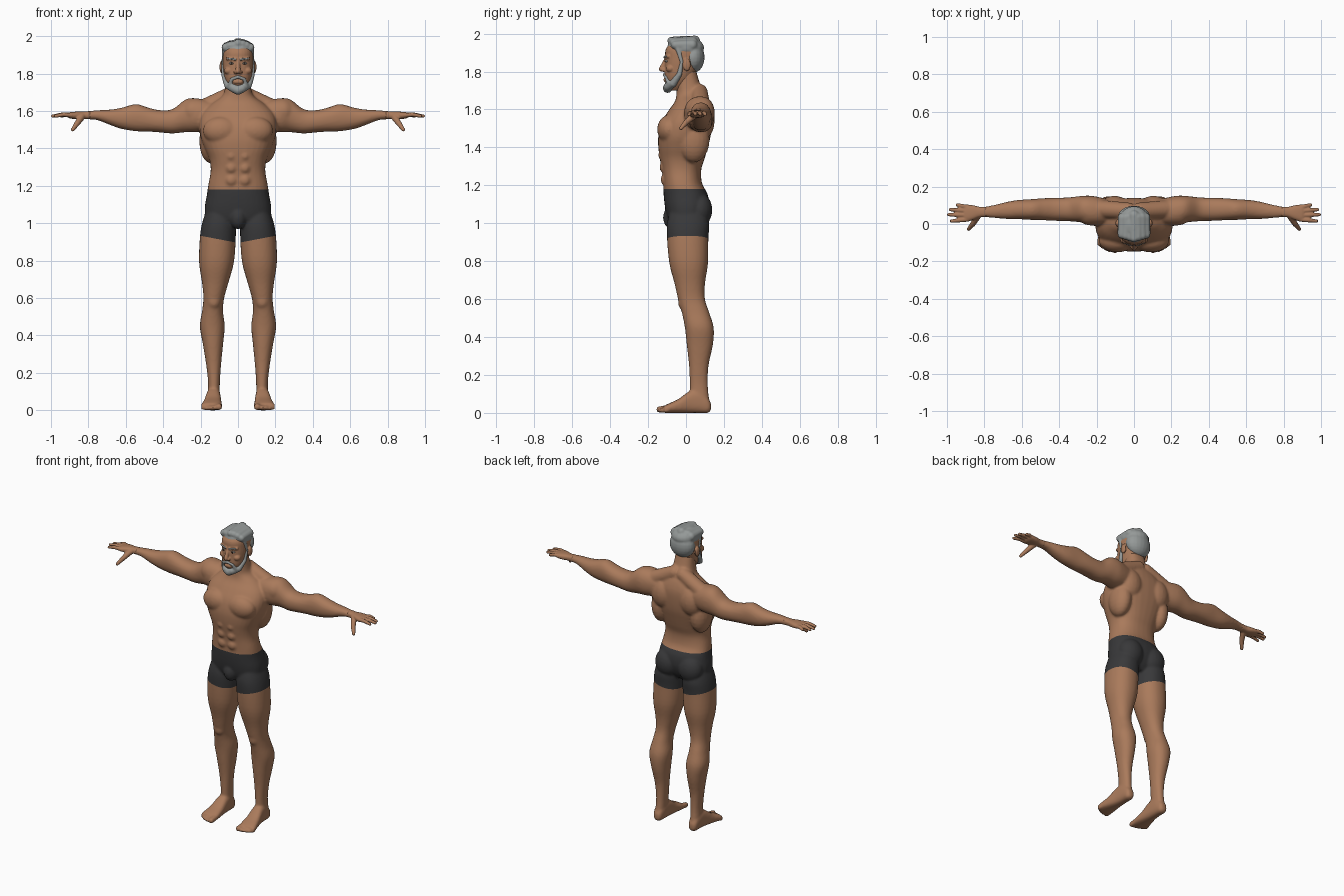
import bpy, bmesh, math, random
from mathutils import Vector, Matrix

random.seed(4)
cube = bpy.data.objects.get("Cube")
if cube:
    bpy.data.objects.remove(cube, do_unlink=True)


def material(name, r, g, b):
    m = bpy.data.materials.new(name)
    m.use_nodes = True
    m.diffuse_color = (r, g, b, 1)
    m.node_tree.nodes["Principled BSDF"].inputs["Base Color"].default_value = (r, g, b, 1)
    return m


skin = material("warm skin", 0.40, 0.195, 0.105)
cloth = material("charcoal cloth", 0.04, 0.04, 0.042)
grey = material("grey hair", 0.30, 0.32, 0.315)
white = material("eye white", 0.5, 0.47, 0.43)
dark = material("dark iris", 0.03, 0.02, 0.015)


def spline(rows, steps=4):
    """Smoothly interpolate rows of numbers."""
    out = []
    for i in range(len(rows) - 1):
        p = [rows[max(i - 1, 0)], rows[i], rows[i + 1], rows[min(i + 2, len(rows) - 1)]]
        for k in range(steps):
            t = k / steps
            out.append([b + 0.5 * t * (c - a + t * (2*a - 5*b + 4*c - d + t * (3*(b - c) + d - a)))
                        for a, b, c, d in zip(*p)])
    return out + [list(rows[-1])]


def loft(bm, rows, axis="z", side=1, power=2.2, count=32):
    """Rows hold a position on the axis, then the low and high extents of the section."""
    rings = []
    for t, a0, a1, b0, b1 in spline(rows):
        ring = []
        for k in range(count):
            c, s = math.cos(math.tau * k / count), math.sin(math.tau * k / count)
            a = (a0 + a1) / 2 + (a1 - a0) / 2 * math.copysign(abs(c) ** (2 / power), c)
            b = (b0 + b1) / 2 + (b1 - b0) / 2 * math.copysign(abs(s) ** (2 / power), s)
            x, y, z = {"z": (a, b, t), "x": (t, a, b), "y": (a, t, b)}[axis]
            ring.append(bm.verts.new((x * side, y, z)))
        rings.append(ring)
    for low, high in zip(rings, rings[1:]):
        for k in range(count):
            j = (k + 1) % count
            bm.faces.new((low[k], low[j], high[j], high[k]))
    bm.faces.new(rings[0])
    bm.faces.new(rings[-1])


def blob(bm, centre, radii, side=1):
    x, y, z = centre
    m = Matrix.Translation((x * side, y, z)) @ Matrix.Diagonal((*radii, 1))
    bmesh.ops.create_uvsphere(bm, u_segments=20, v_segments=12, radius=1, matrix=m)


def limb(bm, p, q, r1, r2, side=1):
    """Rounded tapering rod from p to q."""
    blob(bm, p, (r1,) * 3, side)
    blob(bm, q, (r2,) * 3, side)
    p, q = (Vector((v[0] * side, v[1], v[2])) for v in (p, q))
    d = q - p
    m = Matrix.Translation((p + q) / 2) @ d.to_track_quat("Z", "Y").to_matrix().to_4x4()
    bmesh.ops.create_cone(bm, cap_ends=True, segments=16, radius1=r1, radius2=r2,
                          depth=d.length, matrix=m)


def finish(name, bm, mat, voxel=0, smooth=4):
    """Fuse the pieces into one smooth skin."""
    bmesh.ops.recalc_face_normals(bm, faces=bm.faces)
    mesh = bpy.data.meshes.new(name)
    bm.to_mesh(mesh)
    bm.free()
    ob = bpy.data.objects.new(name, mesh)
    bpy.context.collection.objects.link(ob)
    if voxel:
        mod = ob.modifiers.new("fuse", "REMESH")
        mod.mode, mod.voxel_size = "VOXEL", voxel
        mod = ob.modifiers.new("soften", "SMOOTH")
        mod.factor, mod.iterations = 0.5, smooth
        graph = bpy.context.evaluated_depsgraph_get()
        fused = bpy.data.meshes.new_from_object(ob.evaluated_get(graph))
        ob.modifiers.clear()
        ob.data = fused
    ob.data.materials.clear()
    ob.data.materials.append(mat)
    ob.data.shade_smooth()
    return ob


# Torso: height, half width, front, back
torso = [(0.98, .12, -.07, .07), (1.02, .17, -.095, .10), (1.08, .178, -.11, .12), (1.15, .167, -.118, .115),
         (1.21, .158, -.12, .085), (1.28, .146, -.127, .08), (1.34, .153, -.138, .098), (1.40, .178, -.146, .115),
         (1.46, .20, -.146, .13), (1.53, .207, -.13, .138), (1.59, .19, -.095, .138), (1.64, .14, -.06, .125),
         (1.68, .085, -.05, .105), (1.73, .068, -.05, .076), (1.81, .062, -.05, .052)]
body = bmesh.new()
loft(body, [(z, -w, w, f, b) for z, w, f, b in torso], power=2.4)
blob(body, (0, -.075, 1.03), (.045, .046, .062))

# Leg: height, inner, outer, front, back
leg = [(1.08, .03, .165, -.08, .10), (1.0, .014, .192, -.10, .122), (.92, .012, .204, -.10, .118),
       (.79, .022, .208, -.088, .116), (.68, .052, .192, -.06, .10), (.60, .074, .185, -.042, .10),
       (.53, .08, .192, -.022, .122), (.45, .071, .204, -.006, .146), (.36, .079, .189, .004, .142),
       (.25, .09, .171, .016, .119), (.15, .097, .16, .02, .115), (.07, .098, .162, .02, .122)]
# Foot: depth, inner, outer, bottom, top
foot = [(.132, .115, .147, .015, .05), (.115, .102, .16, 0, .08), (.07, .095, .166, 0, .12),
        (.02, .092, .172, 0, .115), (-.04, .088, .185, 0, .073), (-.09, .084, .197, 0, .05),
        (-.115, .087, .197, 0, .038)]
toes = [(.102, -.14, .018), (.129, -.14, .012), (.15, -.132, .012), (.169, -.122, .011), (.186, -.108, .011)]
# Arm: reach, front, back, bottom, top
arm = [(.13, 0, .13, 1.50, 1.65), (.22, -.01, .15, 1.488, 1.668), (.28, .008, .15, 1.487, 1.662),
       (.35, .015, .142, 1.48, 1.61), (.42, .017, .14, 1.486, 1.605), (.48, .02, .138, 1.49, 1.618),
       (.545, .022, .133, 1.492, 1.637), (.62, .026, .128, 1.504, 1.618), (.68, .027, .118, 1.524, 1.608),
       (.75, .033, .101, 1.551, 1.604), (.80, .038, .092, 1.556, 1.599), (.835, .045, .088, 1.563, 1.593)]
for s in (1, -1):
    loft(body, leg, side=s)
    loft(body, foot, "y", s, 2.6)
    for x, tip, r in toes:
        limb(body, (x, -.09, r + .006), (x, tip, r), r, r, s)
    loft(body, arm, "x", s)
    # Muscles: centre and radii
    blob(body, (.09, -.09, 1.495), (.098, .062, .075), s)     # chest
    blob(body, (.105, .085, 1.54), (.085, .066, .10), s)      # shoulder blade
    blob(body, (.145, .04, 1.44), (.062, .085, .12), s)       # flank
    blob(body, (.235, .07, 1.595), (.075, .078, .074), s)     # shoulder cap
    blob(body, (.085, .07, 1.07), (.084, .069, .09), s)       # buttock
    blob(body, (.13, -.012, .585), (.036, .03, .045), s)      # knee
    limb(body, (.03, .07, 1.69), (.19, .08, 1.61), .045, .05, s)
    for z in (1.23, 1.295, 1.36):
        blob(body, (.036, -.10, z), (.036, .034 + (z - 1.23) * .1, .036), s)
body_ob = finish("body", body, skin, 0.0075, 5)

# Trunks: cut clean waist and hem lines, then colour the band between
cut = bmesh.new()
cut.from_mesh(body_ob.data)
WAIST, HEM, SLOPE = 1.18, 0.895, 0.19


def slice_mesh(point, normal, keep):
    faces = [f for f in cut.faces if keep(f.calc_center_median())]
    geom = set(faces) | {e for f in faces for e in f.edges} | {v for f in faces for v in f.verts}
    bmesh.ops.bisect_plane(cut, geom=list(geom), plane_co=point, plane_no=normal)


slice_mesh((0, 0, WAIST), (0, 0, 1), lambda c: abs(c.z - WAIST) < .05)
for s in (1, -1):
    slice_mesh((0, 0, HEM), (-SLOPE * s, 0, 1), lambda c: c.x * s > 0 and abs(c.z - HEM) < .1)
body_ob.data.materials.append(cloth)
for f in cut.faces:
    c = f.calc_center_median()
    f.material_index = int(HEM + SLOPE * abs(c.x) < c.z < WAIST and abs(c.x) < .3)
    f.smooth = True
cut.to_mesh(body_ob.data)
cut.free()

# Hands: palm, four fingers and a lowered thumb
palm = [(.79, .037, .093, 1.556, 1.60), (.825, .036, .092, 1.557, 1.597), (.86, .022, .1, 1.556, 1.597),
        (.895, .012, .104, 1.56, 1.594), (.91, .018, .1, 1.566, 1.59)]
fingers = [(.09, .945, .102), (.07, .982, .077), (.047, .991, .05), (.024, .976, .016)]
for s, label in ((1, "left"), (-1, "right")):
    hand = bmesh.new()
    loft(hand, palm, "x", s, 2.5)
    for base, reach, tip in fingers:
        mid = ((.89 + reach) / 2, (base + tip) / 2, 1.581)
        limb(hand, (.89, base, 1.578), mid, .012, .0115, s)
        limb(hand, mid, (reach, tip, 1.573), .0115, .009, s)
    limb(hand, (.835, .045, 1.57), (.86, .002, 1.534), .019, .015, s)
    limb(hand, (.86, .002, 1.534), (.884, -.027, 1.5), .015, .01, s)
    finish(label + "_hand", hand, skin, 0.0045, 2)

# Head: height, half width, front, back
skull = [(1.70, .03, -.085, -.01), (1.73, .052, -.104, .02), (1.77, .07, -.112, .04), (1.82, .079, -.112, .065),
         (1.87, .083, -.110, .085), (1.92, .08, -.106, .085), (1.96, .06, -.07, .06)]
head = bmesh.new()
loft(head, [(z, -w, w, f, b) for z, w, f, b in skull], power=2.3)
limb(head, (0, -.106, 1.865), (0, -.129, 1.813), .009, .014)
for s in (1, -1):
    blob(head, (.013, -.119, 1.808), (.011, .012, .01), s)        # nostril
    blob(head, (.088, .004, 1.835), (.011, .021, .033), s)        # ear
    blob(head, (.05, -.082, 1.815), (.025, .024, .02), s)         # cheek
    limb(head, (.012, -.106, 1.876), (.055, -.092, 1.88), .011, .01, s)
limb(head, (-.014, -.107, 1.757), (.014, -.107, 1.757), .012, .012)
finish("head", head, skin, 0.004, 3)

# Hair: cap, nape and swept locks
hair = bmesh.new()
blob(hair, (0, -.002, 1.925), (.088, .098, .058))
blob(hair, (0, .038, 1.875), (.086, .06, .082))
for i in range(7):
    x = (i - 3) * .022
    lift = 1.955 - 3 * x * x + random.uniform(-.004, .008)
    limb(hair, (x, -.076 + abs(x) * .3, lift), (x * .9, random.uniform(.03, .05), lift), .022, .028)
for s in (1, -1):
    limb(hair, (.07, -.045, 1.93), (.079, -.022, 1.85), .016, .01, s)
finish("hair", hair, grey, 0.006, 2)

# Beard: jaw line, chin tuft and moustache
beard = bmesh.new()
jaw = [(.08, -.022, 1.85, .009), (.074, -.035, 1.785, .014), (.054, -.068, 1.737, .02),
       (.022, -.093, 1.722, .024), (0, -.097, 1.712, .025)]
for s in (1, -1):
    for p, q in zip(jaw, jaw[1:]):
        limb(beard, p[:3], q[:3], p[3], q[3], s)
    limb(beard, (0, -.115, 1.783), (.034, -.105, 1.77), .009, .009, s)
    limb(beard, (.034, -.105, 1.77), (.042, -.09, 1.74), .009, .014, s)
finish("beard", beard, grey, 0.005, 2)

# Eyes and brows
for s, label in ((1, "left"), (-1, "right")):
    for part, mat, centre, radii in (("eye", white, (.034, -.1, 1.855), (.014, .011, .007)),
                                     ("iris", dark, (.034, -.108, 1.855), (.006, .0045, .006))):
        bm = bmesh.new()
        blob(bm, centre, radii, s)
        finish(label + "_" + part, bm, mat)
    brow = bmesh.new()
    limb(brow, (.014, -.114, 1.876), (.055, -.099, 1.881), .006, .005, s)
    finish(label + "_brow", brow, grey, 0.003, 1)
